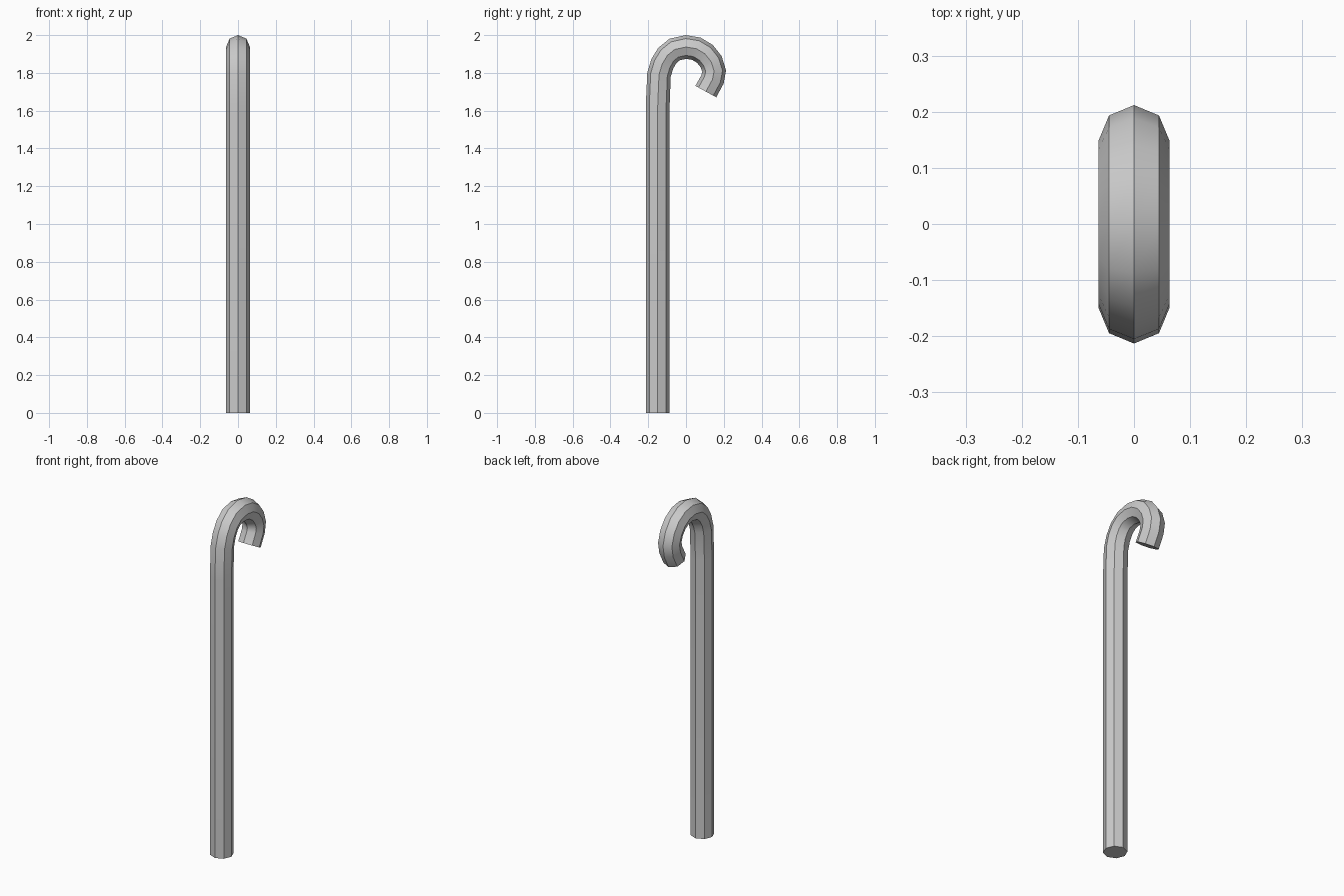
import bpy, bmesh, math
from mathutils import Vector

if "Cube" in bpy.data.objects:
    bpy.data.objects.remove(bpy.data.objects["Cube"])

R, SIDES = 0.063, 8

# Centre line in the y-z plane: straight shaft, soft shoulder, then the hook
path = [Vector((0, y, z)) for y, z in [
    (-0.15, 0), (-0.15, 1.62), (-0.143, 1.79), (-0.126, 1.847), (-0.099, 1.892),
    (-0.06, 1.924), (0, 1.937), (0.055, 1.928), (0.10, 1.901), (0.133, 1.859),
    (0.149, 1.81), (0.140, 1.765), (0.105, 1.701)]]

bm = bmesh.new()
rings = []
for i, p in enumerate(path):
    a, b = path[max(i - 1, 0)], path[min(i + 1, len(path) - 1)]
    if i == 0:
        t = Vector((0, 0, 1))
    else:
        t = ((p - a).normalized() + (b - p).normalized()).normalized()
    n = t.cross(Vector((1, 0, 0)))
    ring = []
    for k in range(SIDES):
        ang = 2 * math.pi * k / SIDES
        ring.append(bm.verts.new(p + R * (math.cos(ang) * Vector((1, 0, 0)) + math.sin(ang) * n)))
    rings.append(ring)

# Tube walls and end caps
for r0, r1 in zip(rings, rings[1:]):
    for k in range(SIDES):
        j = (k + 1) % SIDES
        bm.faces.new((r0[k], r0[j], r1[j], r1[k]))
bm.faces.new(rings[0])
bm.faces.new(rings[-1])
bmesh.ops.recalc_face_normals(bm, faces=bm.faces)

me = bpy.data.meshes.new("hooked_cane")
bm.to_mesh(me)
bm.free()
cane = bpy.data.objects.new("hooked_cane", me)
bpy.context.collection.objects.link(cane)
bpy.context.view_layer.objects.active = cane
cane.select_set(True)
bpy.ops.object.shade_smooth_by_angle(angle=math.radians(35))
